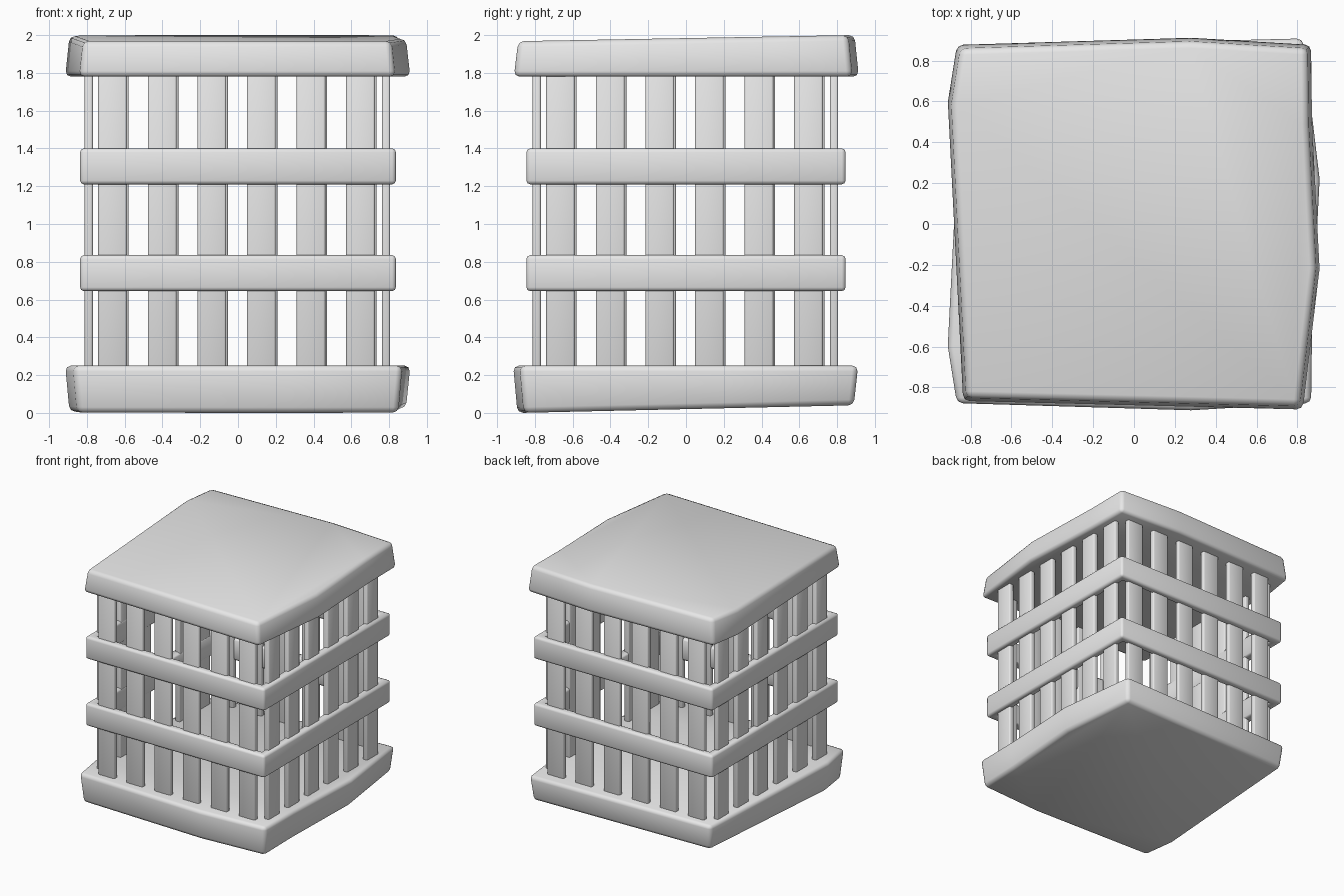
import bpy
import bmesh
from math import pi
from mathutils import Matrix, Vector

cube = bpy.data.objects.get("Cube")
if cube:
    bpy.data.objects.remove(cube, do_unlink=True)

grey = bpy.data.materials.new("plain grey")
grey.use_nodes = True
grey.diffuse_color = (0.8, 0.8, 0.8, 1)
grey.node_tree.nodes["Principled BSDF"].inputs["Base Color"].default_value = (0.8, 0.8, 0.8, 1)


def finish(name, bm, bevel):
    """Round the sharp edges, shade smooth and return a mesh."""
    bmesh.ops.recalc_face_normals(bm, faces=bm.faces)
    sharp = [e for e in bm.edges if e.calc_face_angle(0) > 0.5]
    bmesh.ops.bevel(bm, geom=sharp, offset=bevel, segments=2, profile=0.5, affect='EDGES')
    mesh = bpy.data.meshes.new(name)
    for f in bm.faces:
        f.smooth = True
    bm.to_mesh(mesh)
    bm.free()
    mesh.materials.append(grey)
    return mesh


def add(name, mesh, matrix=Matrix()):
    obj = bpy.data.objects.new(name, mesh)
    bpy.context.collection.objects.link(obj)
    obj.matrix_world = matrix
    return obj


def stack(bm, loops, closed):
    """Skin a series of equal loops; close it into a ring or cap both ends."""
    rings = [[bm.verts.new(p) for p in loop] for loop in loops]
    n = len(rings[0])
    pairs = list(zip(rings, rings[1:]))
    if closed:
        pairs.append((rings[-1], rings[0]))
    else:
        bm.faces.new(rings[0])
        bm.faces.new(rings[-1])
    for a, b in pairs:
        for i in range(n):
            j = (i + 1) % n
            bm.faces.new((a[i], a[j], b[j], b[i]))


# Uneven stone-like slabs: the base is the lid turned over about x
outline = [(-0.87, 0.88), (0.28, 0.915), (0.87, 0.88), (0.875, 0.5),
           (0.912, -0.22), (0.83, -0.912), (-0.84, -0.87), (-0.915, 0.6)]


def slab(name, inner_z, low, high, side):
    bm = bmesh.new()
    inner = [(x, y * side, inner_z) for x, y in outline]
    outer = [(x * 0.975, y * 0.975 * side, low + (high - low) * (y + 0.9) / 1.8)
             for x, y in outline]
    stack(bm, [inner, outer], False)
    add(name, finish(name, bm, 0.03))


slab("lid_slab", 1.78, 1.968, 2.0, 1)
slab("base_slab", 0.25, 0.04, 0.0, -1)

# Two square bands around the cage
for name, z in (("lower_band", 0.74), ("upper_band", 1.305)):
    bm = bmesh.new()
    loops = []
    for inset, dz in ((0, -0.095), (0, 0.095), (0.07, 0.095), (0.07, -0.095)):
        x, y = 0.836 - inset, 0.845 - inset
        loops.append([(sx * x, sy * y, z + dz)
                      for sx, sy in ((-1, -1), (1, -1), (1, 1), (-1, 1))])
    stack(bm, loops, True)
    add(name, finish(name, bm, 0.02))

# Six upright slats on each of four sides
bm = bmesh.new()
bmesh.ops.create_cube(bm, size=1)
bmesh.ops.scale(bm, vec=Vector((0.152, 0.043, 1.6)), verts=bm.verts)
slat_mesh = finish("slat", bm, 0.01)
for s, side in enumerate(("front", "right_hand", "back", "left_hand")):
    turn = Matrix.Translation((-0.003, -0.003, 1.01)) @ Matrix.Rotation(s * pi / 2, 4, 'Z')
    for i in range(6):
        x = -0.661 + 0.2625 * i
        add(f"{side}_slat_{i + 1}", slat_mesh, turn @ Matrix.Translation((x, -0.787, 0)))
